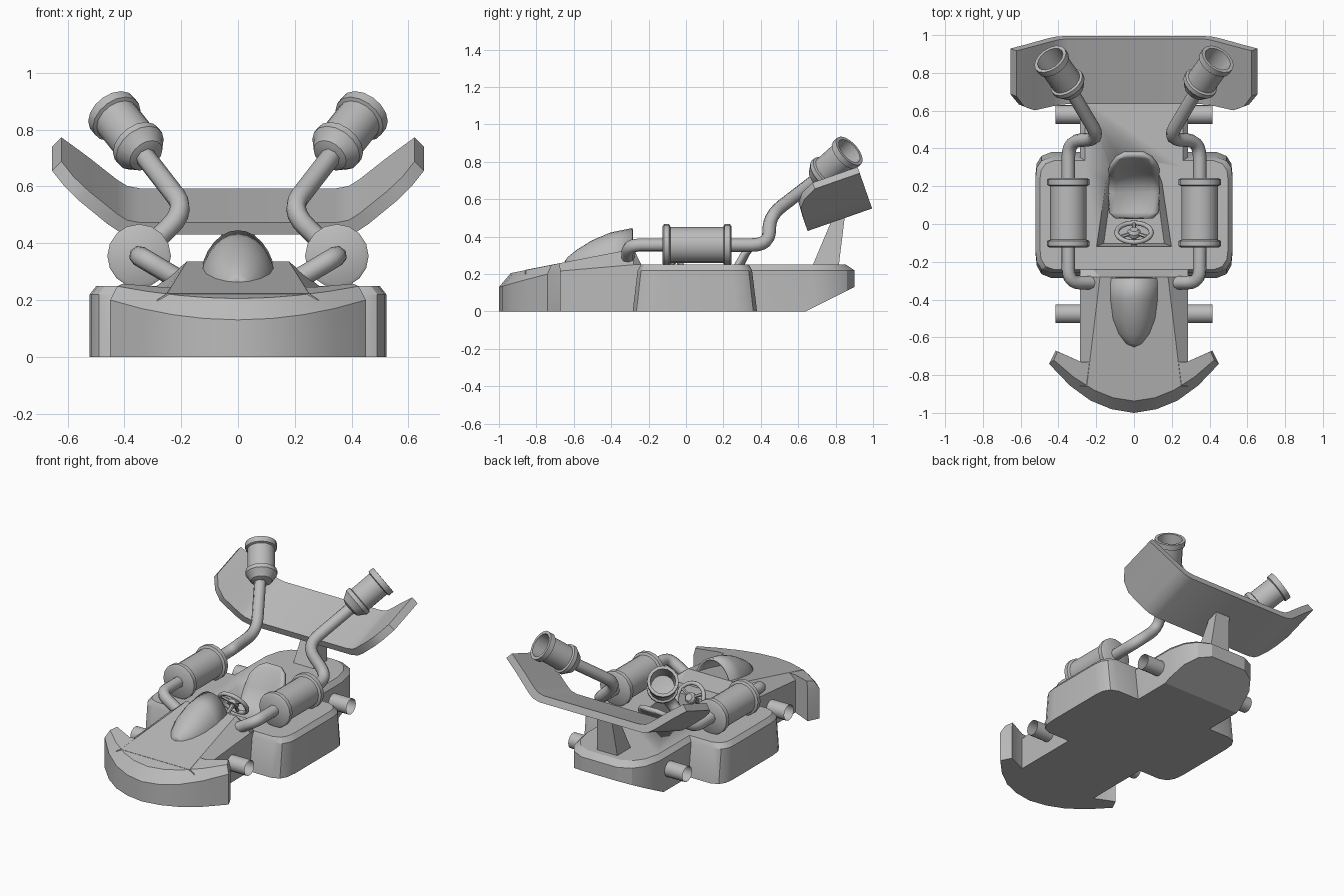
import bpy, bmesh, math
from mathutils import Vector

cube = bpy.data.objects.get("Cube")
if cube:
    bpy.data.objects.remove(cube)

grey = bpy.data.materials.new("plain_grey")
grey.use_nodes = True
colour = (0.5, 0.5, 0.5, 1)
grey.diffuse_color = colour
grey.node_tree.nodes["Principled BSDF"].inputs["Base Color"].default_value = colour


def finish(obj, angle=35):
    obj.data.materials.clear()
    obj.data.materials.append(grey)
    bpy.ops.object.select_all(action='DESELECT')
    obj.select_set(True)
    bpy.context.view_layer.objects.active = obj
    bpy.ops.object.shade_smooth_by_angle(angle=math.radians(angle))
    return obj


def loft(name, rings, closed=True, caps=True, angle=35, thickness=0):
    """Skin a list of equal-length point rings."""
    bm = bmesh.new()
    rows = [[bm.verts.new(p) for p in ring] for ring in rings]
    n = len(rows[0])
    for a, b in zip(rows, rows[1:]):
        for i in range(n if closed else n - 1):
            j = (i + 1) % n
            bm.faces.new((a[i], a[j], b[j], b[i]))
    if caps:
        bm.faces.new(rows[0])
        bm.faces.new(rows[-1])
    bmesh.ops.remove_doubles(bm, verts=bm.verts, dist=1e-5)
    bmesh.ops.recalc_face_normals(bm, faces=bm.faces)
    mesh = bpy.data.meshes.new(name)
    bm.to_mesh(mesh)
    bm.free()
    obj = bpy.data.objects.new(name, mesh)
    bpy.context.collection.objects.link(obj)
    if thickness:
        mod = obj.modifiers.new("thickness", 'SOLIDIFY')
        mod.thickness = thickness
        mod.offset = 0
    return finish(obj, angle)


def lathe(name, start, axis, profile, sides=16, caps=True):
    """Revolve (radius, distance) pairs about an axis."""
    turn = Vector(axis).to_track_quat('Z', 'Y')
    rings = []
    for r, d in profile:
        angles = [2 * math.pi * i / sides for i in range(sides)]
        rings.append([Vector(start) + turn @ Vector((r * math.cos(a), r * math.sin(a), d))
                      for a in angles])
    return loft(name, rings, caps=caps)


def pipe(name, points, radius, bend=0.09):
    """Round tube along a path whose corners are filleted."""
    pts = [Vector(p) for p in points]
    path = [pts[0]]
    for a, b, c in zip(pts, pts[1:], pts[2:]):
        p = b + (a - b).normalized() * bend
        q = b + (c - b).normalized() * bend
        for i in range(6):
            t = i / 5
            path.append(p * (1 - t) ** 2 + b * 2 * t * (1 - t) + q * t * t)
    path.append(pts[-1])
    curve = bpy.data.curves.new(name, 'CURVE')
    curve.dimensions = '3D'
    curve.bevel_depth = radius
    curve.bevel_resolution = 2
    curve.use_fill_caps = True
    spline = curve.splines.new('POLY')
    spline.points.add(len(path) - 1)
    for sp, co in zip(spline.points, path):
        sp.co = (*co, 1)
    obj = bpy.data.objects.new(name, curve)
    bpy.context.collection.objects.link(obj)
    bpy.ops.object.select_all(action='DESELECT')
    obj.select_set(True)
    bpy.context.view_layer.objects.active = obj
    bpy.ops.object.convert(target='MESH')
    return finish(bpy.context.object, 50)


def both(half):
    """Complete a half outline by mirroring it across x."""
    return half + [(-x, y) for x, y in reversed(half) if x > 0]


# Chassis with sloped tail underside and bevelled deck
hull = both([(.285, -.26), (.285, .3), (.285, .68), (.26, .79), (.21, .86), (.13, .9)])
deck = both([(.26, -.26), (.26, .3), (.26, .66), (.235, .76), (.19, .82), (.12, .855)])
chassis = loft("chassis", [
    [(x, min(y, .64), 0) for x, y in hull],
    [(x, y, max(.001, (y - .64) * .5)) for x, y in hull],
    [(x, y, .22) for x, y in hull],
    [(x, y, .25) for x, y in deck]], angle=25)

# Cockpit well
well = both([(.2, -.12), (.15, .22), (.125, .29), (.07, .34)])
cutter = loft("cockpit_cutter", [
    [(x * .8, y * .85, .07) for x, y in well],
    [(x, y, .26) for x, y in well]])
cutter.hide_render = True
cutter.hide_set(True)
cut = chassis.modifiers.new("cockpit", 'BOOLEAN')
cut.object = cutter
cut.solver = 'EXACT'

# Nose cowl
def cowl_ring(y, w, shoulder, top_w, top):
    return [(-w, y, 0), (-w, y, shoulder), (-top_w, y, top),
            (top_w, y, top), (w, y, shoulder), (w, y, 0)]

loft("nose_cowl", [cowl_ring(-.86, .285, .2, .25, .222),
                   cowl_ring(-.28, .285, .25, .18, .335),
                   cowl_ring(-.24, .285, .25, .22, .252)], angle=15)

# Front bumper with chamfered lip
outer = both([(0, -1), (.12, -.98), (.23, -.935), (.34, -.855), (.45, -.74), (.415, -.67), (.28, -.73)])
inner = both([(0, -.937), (.11, -.92), (.21, -.88), (.32, -.81), (.425, -.72), (.405, -.675), (.28, -.73)])
def lip(x, y):
    return .13 + .07 * (x / .45) ** 2 if y < -.73 else .21
loft("front_bumper", [[(x, y, 0) for x, y in outer],
                      [(x, y, lip(x, y)) for x, y in outer],
                      [(x, y, .205 + (y + .937) * .2) for x, y in inner]], angle=30)

# Windscreen bubble, open at the back
bubble = []
for y, w, top in [(-.645, .005, .262), (-.63, .04, .285), (-.58, .08, .325),
                  (-.5, .113, .375), (-.4, .128, .417), (-.285, .13, .44)]:
    arch = [math.pi * i / 14 for i in range(15)]
    bubble.append([(w * math.cos(a), y, .25 + (top - .25) * math.sin(a)) for a in arch])
loft("windscreen", bubble, closed=False, caps=False, thickness=.012, angle=40)

# Bucket seat with rounded top
seat = []
for y, z, w, curl in [(.03, .13, .1, 0), (.06, .12, .13, .02), (.17, .115, .135, .03), (.25, .16, .135, .03),
                      (.295, .24, .135, .03), (.33, .31, .125, .025), (.36, .35, .095, .01), (.375, .37, .05, 0)]:
    seat.append([(w * u, y - curl * u * u * (z > .14), z + curl * u * u * (z < .14))
                 for u in (-1, -.75, -.4, 0, .4, .75, 1)])
loft("seat", seat, closed=False, caps=False, thickness=.025, angle=45)

# Steering wheel, hub, spokes and column
facing = Vector((0, .83, .55)).normalized()
hub = Vector((0, -.045, .28))
bpy.ops.mesh.primitive_torus_add(major_radius=.092, minor_radius=.013, major_segments=24, minor_segments=8,
                                 location=hub, rotation=facing.to_track_quat('Z', 'Y').to_euler())
wheel = bpy.context.object
wheel.name = "steering_wheel"
finish(wheel, 60)
lathe("wheel_hub", hub - facing * .015, facing, [(.035, 0), (.035, .02), (.022, .035)])
lathe("steering_column", hub - facing * .13, facing, [(.014, 0), (.014, .13)], 8)
side_axis = Vector((1, 0, 0))
for k, turn in enumerate((90, 210, 330)):
    a = math.radians(turn)
    spoke = side_axis * math.cos(a) + facing.cross(side_axis) * math.sin(a)
    lathe(f"wheel_spoke_{k + 1}", hub, spoke, [(.01, .02), (.01, .09)], 6)

# Rear wing: bent plate tilted up at the back
def wing_point(x, s, h):
    return (x, .65 + s * .945 - h * .33, .43 + s * .33 + h * .945)

half_wing = []
for xb, hb, xt, ht, s in [(.37, 0, .345, .045, 0), (.42, .012, .39, .054, 0), (.46, .04, .425, .077, 0),
                          (.56, .125, .525, .16, .005), (.61, .165, .58, .203, .04), (.655, .2, .622, .235, .11)]:
    half_wing.append([wing_point(xb, s, hb), wing_point(xb, .365, hb),
                      wing_point(xt, .365, ht), wing_point(xt, s, ht)])
mirrored = [[(-x, y, z) for x, y, z in ring] for ring in reversed(half_wing)]
loft("rear_wing", mirrored + half_wing, angle=30)

# Wing pylon
def box_ring(w, y0, y1, z0, z1):
    return [(-w, y0, z0), (w, y0, z0), (w, y1, z1), (-w, y1, z1)]

loft("wing_pylon", [box_ring(.075, .67, .815, .23, .23), box_ring(.05, .78, .85, .49, .515)])

# Parts repeated on both sides
for side, m in (("left", 1), ("right", -1)):
    # Side pod
    pod = [(.25, -.285), (.44, -.285), (.49, -.265), (.515, -.22), (.522, -.15),
           (.522, .26), (.515, .32), (.49, .36), (.44, .38), (.25, .38)]
    def pod_ring(z, sx, sy):
        return [(m * x * sx, .045 + (y - .045) * sy, z) for x, y in pod]
    loft(f"{side}_side_pod", [pod_ring(0, 1, 1), pod_ring(.22, 1, .92), pod_ring(.25, .955, .87)], angle=30)

    # Open stub axles
    for where, y in (("front", -.475), ("rear", .58)):
        lathe(f"{side}_{where}_axle", (m * .2, y, .13), (m, 0, 0), [(.05, 0), (.05, .215)], caps=False)

    # Exhaust pipes, silencer and tailpipe can
    pipe(f"{side}_intake_pipe", [(m * .18, -.31, .255), (m * .348, -.31, .355), (m * .348, -.1, .355)], .036, .07)
    pipe(f"{side}_exhaust_pipe", [(m * .348, .2, .355), (m * .348, .44, .355),
                                  (m * .18, .45, .515), (m * .335, .71, .715)], .036)
    lathe(f"{side}_silencer", (m * .348, -.125, .355), (0, 1, 0),
          [(.1, 0), (.112, .008), (.112, .035), (.097, .042), (.097, .325), (.112, .332), (.112, .36), (.1, .368)])
    lathe(f"{side}_tailpipe_can", (m * .345, .735, .735), (m * .1, .14, .125),
          [(.04, -.055), (.065, -.045), (.09, -.005), (.095, 0), (.095, .025), (.082, .03), (.082, .17),
           (.095, .175), (.095, .21), (.076, .21), (.07, .04), (.03, .035)])
